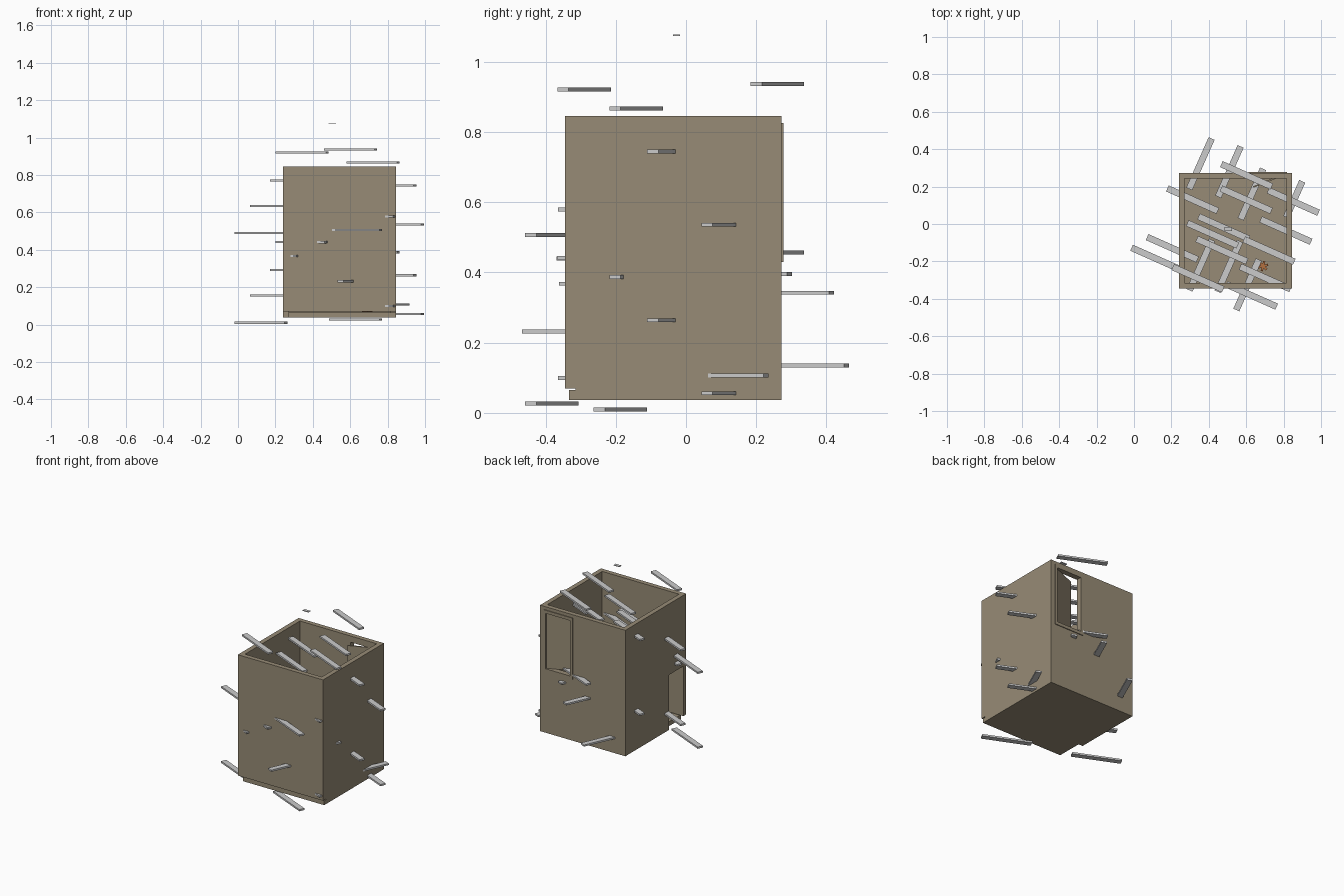
import bpy
from math import radians
from mathutils import Vector

if "Cube" in bpy.data.objects:
    bpy.data.objects.remove(bpy.data.objects["Cube"])


def material(name, color):
    m = bpy.data.materials.new(name)
    m.diffuse_color = (*color, 1)
    m.use_nodes = True
    m.node_tree.nodes["Principled BSDF"].inputs["Base Color"].default_value = m.diffuse_color
    return m


BROWN = material("tan_wall", (0.31, 0.26, 0.18))
ORANGE = material("orange", (0.45, 0.16, 0.05))


def box(name, center, size, angle=0, mat=None):
    bpy.ops.mesh.primitive_cube_add(size=1, location=center, rotation=(0, 0, radians(angle)))
    ob = bpy.context.object
    ob.name = name
    ob.scale = size
    if mat:
        ob.data.materials.append(mat)
    return ob


def span(name, lo, hi, mat=BROWN):
    lo, hi = Vector(lo), Vector(hi)
    return box(name, (lo + hi) / 2, hi - lo, 0, mat)


# Outer shell: limits and wall thickness
X0, X1, Y0, Y1 = 0.24, 0.845, -0.345, 0.272
TOP, T = 0.845, 0.03

span("floor", (X0 + T, Y0 + 0.012, 0.037), (X1, Y1 - T, 0.065))
span("front_wall", (X0, Y0, 0.07), (X1, Y0 + T, TOP))
span("right_wall", (X1 - T, Y0 + T, 0.065), (X1, Y1 - T, TOP))

# Left wall with a low doorway next to the front corner
D0, D1, DT = Y0 + T, -0.17, 0.39
span("left_wall_upper", (X0, Y0 + T, DT), (X0 + T, Y1 - T, TOP))
span("left_wall_lower", (X0, D1, 0.037), (X0 + T, Y1 - T, DT))

# Back wall built around the window opening
W0, W1, WB, WT = 0.62, 0.81, 0.44, 0.815
span("back_wall_left", (X0, Y1 - T, 0.037), (W0, Y1, TOP))
span("back_wall_right", (W1, Y1 - T, 0.037), (X1, Y1, TOP))
span("back_wall_sill", (W0, Y1 - T, 0.037), (W1, Y1, WB))
span("back_wall_lintel", (W0, Y1 - T, WT), (W1, Y1, TOP))

# Window frame standing slightly proud, and its leaf swung inwards
for i, x in enumerate((W0, W1)):
    span(f"window_jamb_{i}", (x - 0.008, Y1 - T, WB - 0.01), (x + 0.008, Y1 + 0.005, WT + 0.01))
for i, z in enumerate((WB, WT)):
    span(f"window_rail_{i}", (W0, Y1 - T, z - 0.01), (W1, Y1 + 0.005, z + 0.01))
box("window_leaf", (0.722, 0.232, (WB + WT) / 2), (0.18, 0.008, WT - WB - 0.02), 22, BROWN)

# Long planks, repeated in two levels 0.48 apart
L, W, H, STEP, TURN = 0.295, 0.035, 0.011, 0.48, -24
paired = [
    (0.122, -0.187, 0.010), (0.342, -0.290, 0.441), (0.205, -0.130, 0.155),
    (0.313, 0.130, 0.291), (0.812, -0.035, 0.264), (0.852, 0.120, 0.056),
    (0.722, -0.142, 0.387), (0.602, 0.260, 0.457), (0.628, -0.382, 0.027),
    (0.702, -0.288, 0.099), (0.600, 0.130, 0.340), (0.480, -0.020, 0.355),
    (0.420, -0.055, 0.255), (0.470, -0.140, 0.220),
]
for i, (x, y, z) in enumerate(paired):
    for level in range(2):
        box(f"plank_{i}_{level}", (x, y, max(z, H / 2) + level * STEP), (L, W, H), TURN)

# Planks laid crosswise
cross = [
    (0.355, 0.322, 0.135), (0.510, 0.280, 0.342), (0.630, 0.160, 0.396),
    (0.857, 0.132, 0.107), (0.607, -0.325, 0.232), (0.507, -0.227, 0.440),
    (0.357, -0.220, 0.368),
]
for i, (x, y, z) in enumerate(cross):
    length = 0.21 if i == 3 else L
    box(f"cross_plank_{i}", (x, y, z), (length, W, H), TURN + 90)

# Small chip floating over the top
box("top_chip", (0.505, -0.027, 1.076), (0.04, 0.02, 0.004))

# Small orange star-shaped ornament
for i in range(3):
    box(f"ornament_arm_{i}", (0.69, -0.225, 0.075), (0.055, 0.012, 0.014), 15 + 60 * i, ORANGE)
